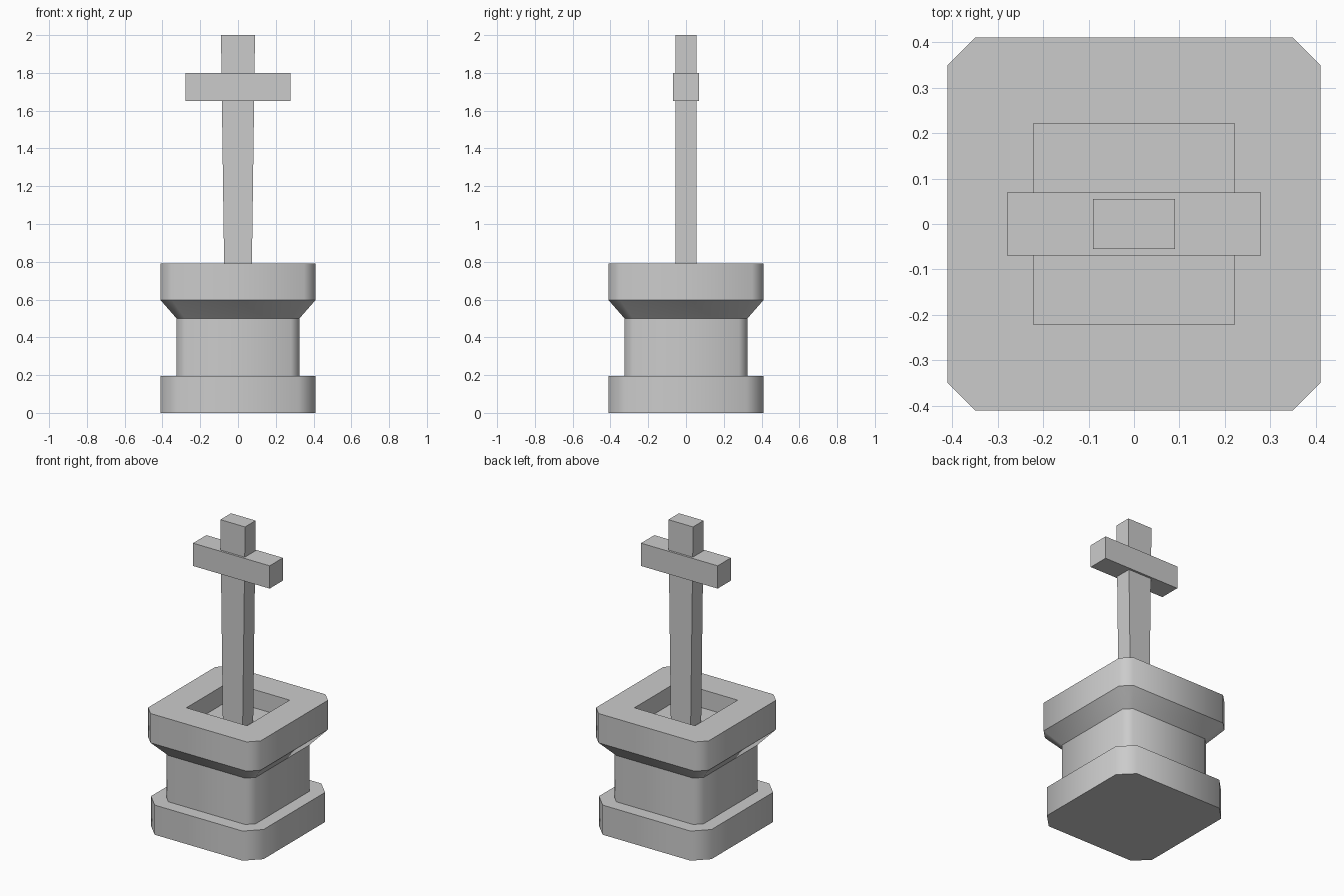
import bpy, bmesh

if "Cube" in bpy.data.objects:
    bpy.data.objects.remove(bpy.data.objects["Cube"])


def ring(bm, h, c, z):
    """Square of half width h with corners cut by c, at height z."""
    pts = []
    for sx, sy in ((1, -1), (1, 1), (-1, 1), (-1, -1)):
        pair = [(sx * (h - c), sy * h), (sx * h, sy * (h - c))]
        pts += pair if sx * sy < 0 else pair[::-1]
    return [bm.verts.new((x, y, z)) for x, y in pts]


def rect(bm, hx, hy, z):
    return [bm.verts.new((x, y, z)) for x, y in
            ((hx, -hy), (hx, hy), (-hx, hy), (-hx, -hy))]


def bridge(bm, a, b):
    n = len(a)
    for i in range(n):
        j = (i + 1) % n
        bm.faces.new((a[i], a[j], b[j], b[i]))


def finish(bm, name):
    bm.normal_update()
    mesh = bpy.data.meshes.new(name)
    bm.to_mesh(mesh)
    bm.free()
    ob = bpy.data.objects.new(name, mesh)
    bpy.context.collection.objects.link(ob)
    return ob


# pedestal: foot, shaft, flare and cap, with a square recess in the top
bm = bmesh.new()
profile = [(0.41, 0.09, 0), (0.41, 0.09, 0.195), (0.325, 0.045, 0.195),
           (0.325, 0.045, 0.5), (0.41, 0.06, 0.597), (0.41, 0.06, 0.79)]
rings = [ring(bm, *p) for p in profile]
for a, b in zip(rings, rings[1:]):
    bridge(bm, a, b)
bm.faces.new(rings[0][::-1])
FLOOR = 0.67
rim, floor = rect(bm, 0.221, 0.221, 0.79), rect(bm, 0.221, 0.221, FLOOR)
top = rings[-1]
for i in range(4):
    j = (i + 1) % 4
    bm.faces.new((top[2 * i], top[2 * i + 1], rim[i]))
    bm.faces.new((top[2 * i + 1], top[2 * j], rim[j], rim[i]))
bridge(bm, rim, floor)
bm.faces.new(floor)
# soft vertical corners outside, crisp horizontal and recess edges
for f in bm.faces:
    f.smooth = True
inner = set(rim + floor)
for e in bm.edges:
    u, v = e.verts
    e.smooth = abs(u.co.z - v.co.z) > 0.01 and u not in inner
finish(bm, "pedestal")

# upright post, widening slightly towards the top
bm = bmesh.new()
low, high = rect(bm, 0.072, 0.055, FLOOR), rect(bm, 0.09, 0.055, 2.0)
bridge(bm, low, high)
bm.faces.new(low[::-1])
bm.faces.new(high)
finish(bm, "post")

# crossbar
bm = bmesh.new()
low, high = rect(bm, 0.279, 0.069, 1.65), rect(bm, 0.279, 0.069, 1.80)
bridge(bm, low, high)
bm.faces.new(low[::-1])
bm.faces.new(high)
finish(bm, "crossbar")
